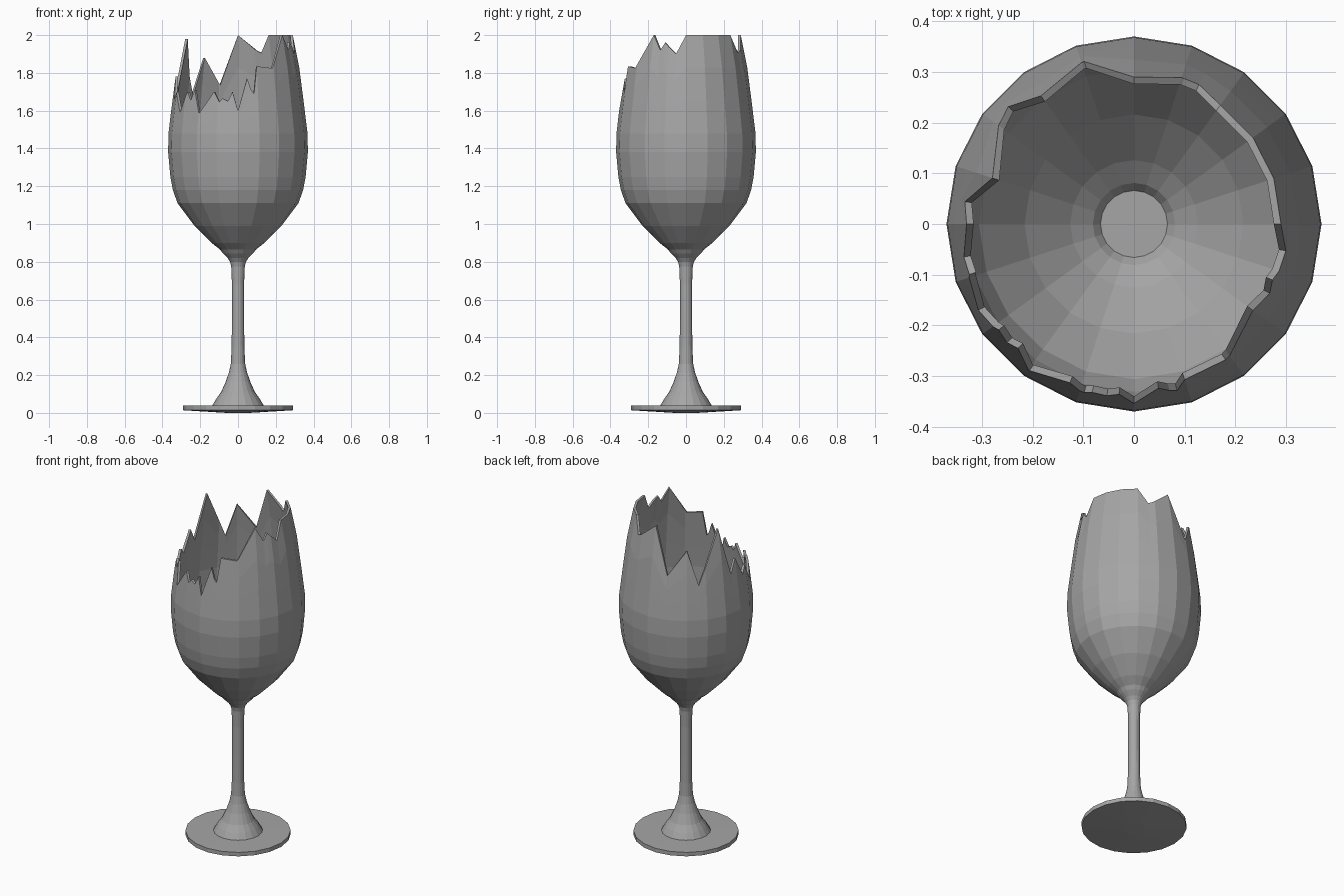
import bpy
from math import sin, cos, pi, radians

if "Cube" in bpy.data.objects:
    bpy.data.objects.remove(bpy.data.objects["Cube"])

SIDES = 20
STEP = 360 / SIDES
WALL = 0.014

# dark grey glass
glass = bpy.data.materials.new("dark_glass")
glass.diffuse_color = (0.38, 0.38, 0.38, 1)
glass.use_nodes = True
glass.node_tree.nodes["Principled BSDF"].inputs["Base Color"].default_value = glass.diffuse_color


def poly_radius(r, deg):
    # keeps extra columns on the flat facets of the 20-gon
    off = (deg % STEP) - STEP / 2
    return r * cos(pi / SIDES) / cos(radians(off))


def interp(pairs, x):
    for (x0, y0), (x1, y1) in zip(pairs, pairs[1:]):
        if x0 <= x <= x1:
            return y0 + (y1 - y0) * (x - x0) / (x1 - x0)
    return pairs[-1][1]


def build(name, angles, column, cap_start=False, cap_end=False):
    """Skin columns of (radius, z) points around z."""
    verts, faces = [], []
    n = len(column(0))
    for a in angles:
        for r, z in column(a):
            p = poly_radius(r, a)
            verts.append((p * cos(radians(a)), p * sin(radians(a)), z))
    m = len(angles)
    for i in range(m):
        j = (i + 1) % m
        for k in range(n - 1):
            faces.append((i * n + k, j * n + k, j * n + k + 1, i * n + k + 1))
    if cap_start:
        faces.append([i * n for i in reversed(range(m))])
    if cap_end:
        faces.append([i * n + n - 1 for i in range(m)])
    mesh = bpy.data.meshes.new(name)
    mesh.from_pydata(verts, [], faces)
    mesh.materials.append(glass)
    mesh.update()
    obj = bpy.data.objects.new(name, mesh)
    bpy.context.collection.objects.link(obj)
    return obj


base = [i * STEP for i in range(SIDES)]

# foot disc, slightly domed underneath
foot = [(0.06, 0.0), (0.29, 0.014), (0.29, 0.038), (0.13, 0.04)]
build("foot", base, lambda a: foot, True, True)

# stem with flared base
stem = [(0.137, 0.038), (0.115, 0.075), (0.09, 0.11), (0.065, 0.165), (0.048, 0.215),
        (0.038, 0.26), (0.034, 0.34), (0.032, 0.5), (0.032, 0.68), (0.036, 0.775)]
build("stem", base, lambda a: stem)

# bowl wall as (z, radius)
wall = [(0.775, 0.036), (0.8, 0.042), (0.82, 0.055), (0.845, 0.08), (0.865, 0.095),
        (0.9, 0.14), (0.99, 0.23), (1.11, 0.32), (1.18, 0.345), (1.25, 0.358),
        (1.38, 0.37), (1.48, 0.368), (1.6, 0.354), (1.72, 0.338), (1.83, 0.324),
        (1.9, 0.308), (2.0, 0.29)]

# broken rim as (angle, height)
rim = [(0, 2.0), (54, 2.0), (65, 1.905), (71, 1.92), (90, 2.0), (107, 1.735), (126, 1.88),
       (137, 1.68), (144, 1.78), (162, 1.98), (172.5, 1.7), (180, 1.78), (191, 1.66),
       (197, 1.7), (209, 1.59), (218, 1.7), (223, 1.655), (227, 1.71), (234.5, 1.585),
       (248, 1.7), (253.5, 1.645), (256, 1.665), (261, 1.65), (265, 1.7), (270, 1.6),
       (278.5, 1.77), (282, 1.71), (284.5, 1.69), (288, 1.835), (304, 1.825), (324, 2.0),
       (333, 1.92), (338, 1.96), (350, 1.9), (360, 2.0)]


def bowl_column(a):
    top = interp(rim, a)
    zs = [z for z, r in wall if z <= 1.48]
    zs += [1.48 + (top - 1.48) * t for t in (0.33, 0.67, 1)]
    outer = [(interp(wall, z), z) for z in zs]
    inner = [(r - WALL, z) for r, z in reversed(outer) if z >= 0.84]
    return outer + inner


angles = sorted(set(base) | {a for a, z in rim if a < 360})
build("broken_bowl", angles, bowl_column, False, True)
